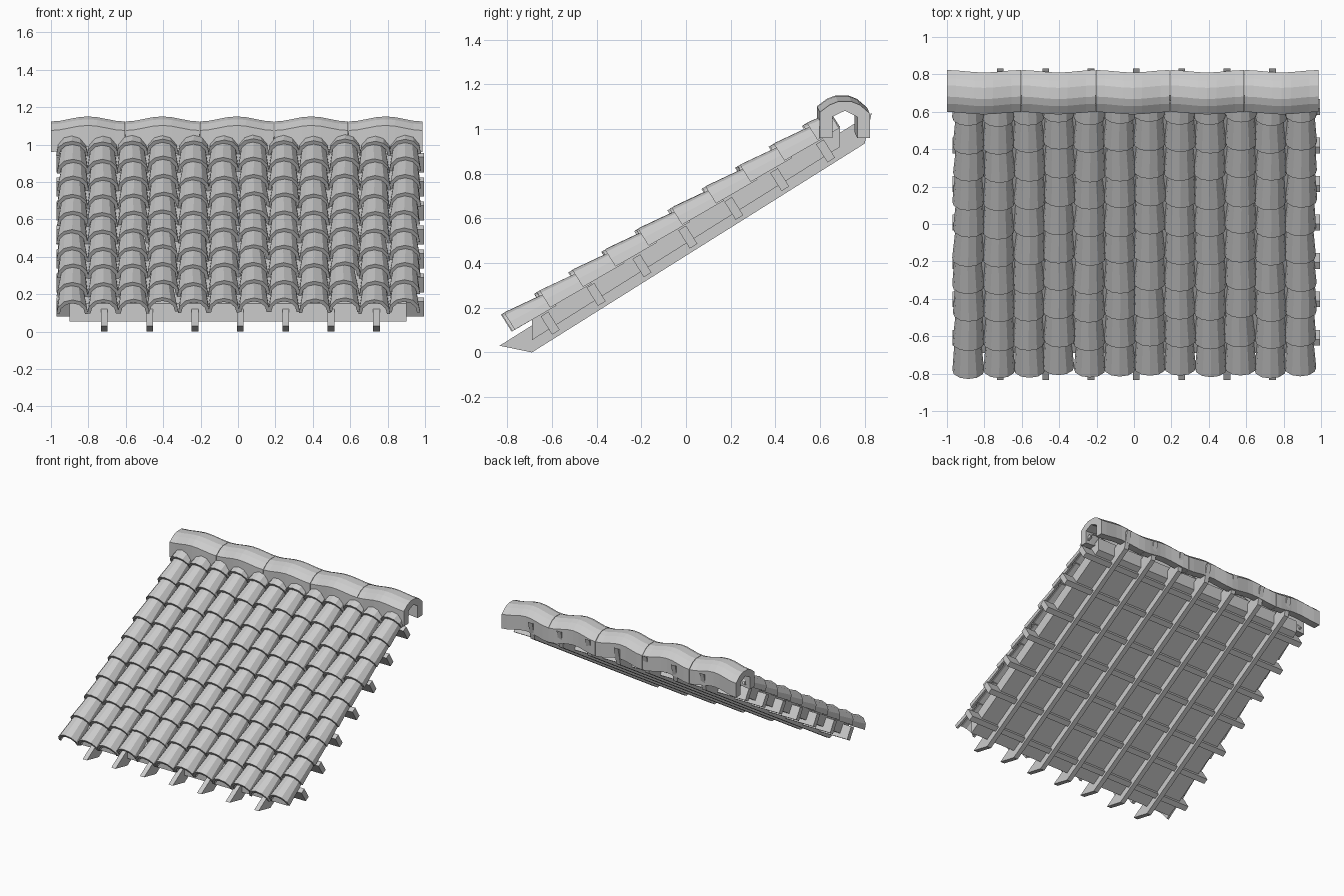
import bpy, bmesh, math, random
from mathutils import Vector

if "Cube" in bpy.data.objects:
    bpy.data.objects.remove(bpy.data.objects["Cube"])

random.seed(4)
SLOPE = math.atan(0.627)
U = Vector((0, math.cos(SLOPE), math.sin(SLOPE)))    # up the slope
N = Vector((0, -math.sin(SLOPE), math.cos(SLOPE)))   # out of the slope
ORIGIN = Vector((0, -0.69, 0))


def on_roof(x, u, n):
    return ORIGIN + U * u + N * n + Vector((x, 0, 0))


def loft(bm, rings):
    """Skin closed rings of equal length and cap both ends."""
    rows = [[bm.verts.new(p) for p in r] for r in rings]
    for a, b in zip(rows, rows[1:]):
        for i in range(len(a)):
            j = (i + 1) % len(a)
            bm.faces.new((a[i], a[j], b[j], b[i]))
    bm.faces.new(rows[0])
    bm.faces.new(rows[-1])


def finish(bm, name):
    bmesh.ops.recalc_face_normals(bm, faces=bm.faces[:])
    mesh = bpy.data.meshes.new(name)
    bm.to_mesh(mesh)
    bm.free()
    ob = bpy.data.objects.new(name, mesh)
    bpy.context.collection.objects.link(ob)
    return ob


def beam(name, yz, x0, x1):
    bm = bmesh.new()
    loft(bm, [[(x, y, z) for y, z in yz] for x in (x0, x1)])
    return finish(bm, name)


# Roof deck with plumb-cut ends
rise = 0.627 * 1.38
beam("roof_deck", [(-0.69, 0.055), (0.69, 0.055 + rise),
                   (0.69, 0.15 + rise), (-0.69, 0.15)], -0.9, 0.9)

# Rafters with pointed tails
for i in range(7):
    x = -0.715 + i * 0.2425
    beam(f"rafter_{i + 1}", [(-0.835, 0.03), (-0.69, 0), (0.80, 0.935), (0.832, 1.073)],
         x - 0.018, x + 0.018)

# Purlins across the slope
for i in range(7):
    c = Vector((0, -0.608 + i * 0.2055, 0.131 + i * 0.1285))
    corners = [c + U * a * 0.02 + N * b * 0.048
               for a, b in ((-1, -1), (1, -1), (1, 1), (-1, 1))]
    beam(f"purlin_{i + 1}", [(p.y, p.z) for p in corners], -0.97, 0.995)

# Tapered barrel tiles in overlapping courses
outer = [(-0.085, 0), (-0.077, 0.042), (-0.045, 0.078), (0, 0.09),
         (0.045, 0.078), (0.077, 0.042), (0.085, 0)]
inner = [(0.068, 0), (0.06, 0.034), (0.034, 0.06), (0, 0.068),
         (-0.034, 0.06), (-0.06, 0.034), (-0.068, 0)]
for col in range(12):
    bm = bmesh.new()
    x = -0.885 + col * 0.1615
    shift = random.uniform(-0.012, 0.018)
    for row in range(10):
        u0 = -0.018 + shift + row * 0.177 + random.uniform(-0.006, 0.006)
        length = 0.215 if row < 9 else 0.11
        dx, turn = random.uniform(-0.004, 0.004), random.uniform(-0.005, 0.005)
        rings = []
        for t in (0, 1):
            s = 1 - 0.2 * t * length / 0.215
            rings.append([on_roof(x + dx + turn * t + px * s, u0 + length * t,
                                  0.127 - 0.008 * t + pn * s) for px, pn in outer + inner])
        loft(bm, rings)
    finish(bm, f"tile_column_{col + 1}")

# Bowed hollow ridge caps
cap = [(-0.112, 0.96), (-0.112, 1.075), (-0.068, 1.108), (-0.03, 1.123), (0.03, 1.123),
       (0.068, 1.108), (0.112, 1.07), (0.112, 0.96),
       (0.056, 0.96), (0.056, 1.055), (0, 1.082), (-0.056, 1.055), (-0.056, 0.96)]
for i in range(5):
    bm = bmesh.new()
    rings = []
    for k in range(9):
        t = k / 8
        bow = (1 - math.cos(2 * math.pi * t)) / 2
        rings.append([(-1 + i * 0.398 + t * 0.395, 0.711 - 0.013 * bow + y,
                       z + 0.027 * bow) for y, z in cap])
    loft(bm, rings)
    finish(bm, f"ridge_cap_{i + 1}")
